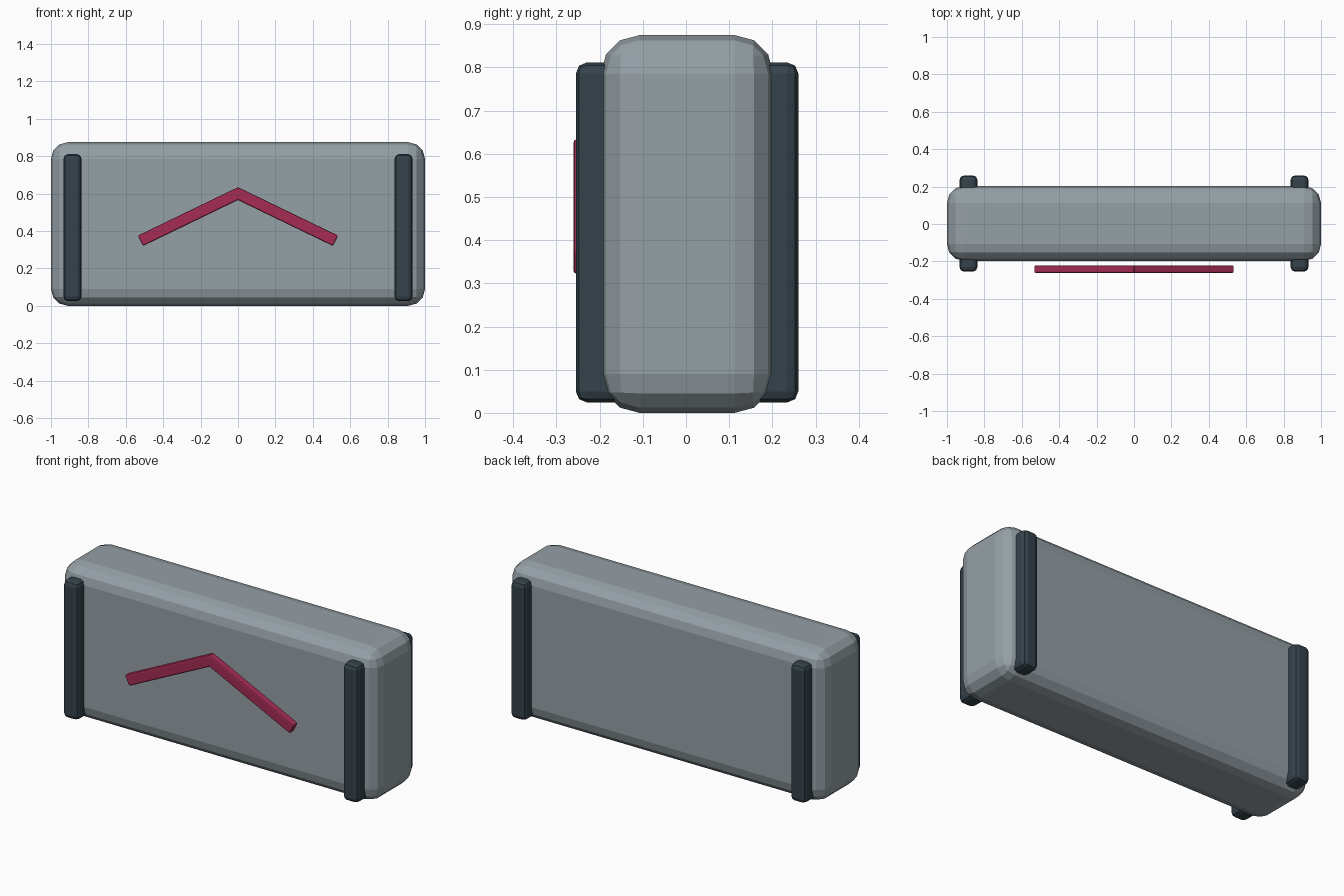
import bpy
import bmesh
from math import radians
from mathutils import Matrix

if "Cube" in bpy.data.objects:
    bpy.data.objects.remove(bpy.data.objects["Cube"])


def material(name, rgb):
    mat = bpy.data.materials.new(name)
    mat.diffuse_color = (*rgb, 1.0)
    mat.use_nodes = True
    mat.node_tree.nodes["Principled BSDF"].inputs["Base Color"].default_value = mat.diffuse_color
    return mat


def rounded_box(name, centre, size, bevel, segments, mat, tilt=0.0):
    """Box with bevelled edges, optionally tilted about the y axis."""
    bm = bmesh.new()
    bmesh.ops.create_cube(bm, size=1.0, matrix=Matrix.Diagonal((*size, 1.0)))
    bmesh.ops.bevel(bm, geom=bm.edges[:], offset=bevel, segments=segments,
                    profile=0.5, affect='EDGES')
    mesh = bpy.data.meshes.new(name)
    bm.to_mesh(mesh)
    bm.free()
    mesh.materials.append(mat)
    obj = bpy.data.objects.new(name, mesh)
    obj.location = centre
    obj.rotation_euler.y = tilt
    bpy.context.collection.objects.link(obj)
    return obj


stone = material("body_grey", (0.30, 0.35, 0.38))
dark = material("band_dark", (0.035, 0.055, 0.07))
crimson = material("chevron_crimson", (0.38, 0.025, 0.09))

# Main slab
rounded_box("body", (0, 0.0025, 0.4375), (2.0, 0.40, 0.875), 0.09, 3, stone)

for side, label in ((-1, "left"), (1, "right")):
    # Upright end bands, running through the slab from front to back
    rounded_box(f"{label}_band", (side * 0.885, 0.0025, 0.418),
                (0.096, 0.515, 0.787), 0.025, 2, dark)
    # Chevron arms, standing just off the front face
    rounded_box(f"{label}_chevron_arm", (side * 0.252, -0.241, 0.478),
                (0.60, 0.04, 0.062), 0.008, 2, crimson, side * radians(25.8))
